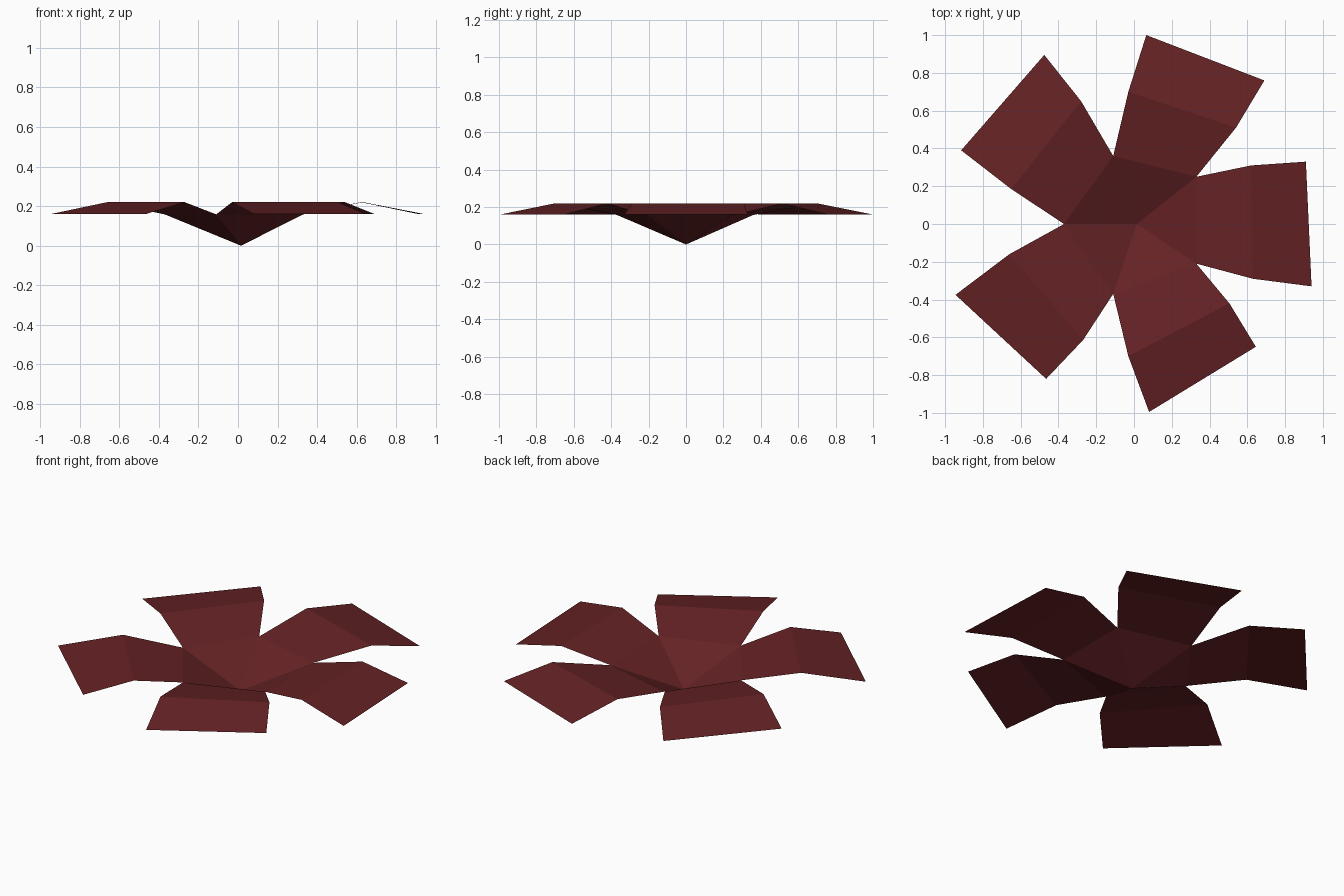
import bpy, bmesh

if "Cube" in bpy.data.objects:
    bpy.data.objects.remove(bpy.data.objects["Cube"])

# Hand-cut flower: shared notches between petals (counter-clockwise)
notches = [(0.33, -0.21), (0.33, 0.25), (-0.11, 0.36), (-0.37, 0.0), (-0.11, -0.37)]
# Per petal: outer bend (right, left) and tip (right, left)
petals = [
    ((0.63, -0.29), (0.62, 0.31), (0.94, -0.33), (0.91, 0.33)),
    ((0.54, 0.51), (-0.03, 0.70), (0.69, 0.76), (0.065, 1.0)),
    ((-0.28, 0.65), (-0.65, 0.185), (-0.475, 0.895), (-0.915, 0.39)),
    ((-0.66, -0.16), (-0.27, -0.615), (-0.945, -0.375), (-0.465, -0.82)),
    ((-0.03, -0.70), (0.505, -0.42), (0.08, -0.995), (0.645, -0.65)),
]
NOTCH_Z, BEND_Z, TIP_Z = 0.158, 0.22, 0.16

bm = bmesh.new()


def row(points, z):
    return [bm.verts.new((x, y, z)) for x, y in points]


# Cupped centre, then each petal rises to a bend and droops to its tip
centre = bm.verts.new((0.015, 0, 0))
ring = row(notches, NOTCH_Z)
for i, p in enumerate(petals):
    a, b = ring[i], ring[(i + 1) % 5]
    c, d = row(p[:2], BEND_Z)
    e, f = row(p[2:], TIP_Z)
    bm.faces.new((centre, a, b))
    bm.faces.new((a, c, d, b))
    bm.faces.new((c, e, f, d))

mesh = bpy.data.meshes.new("flower_petals")
bm.to_mesh(mesh)
bm.free()
red = bpy.data.materials.new("dark red")
red.diffuse_color = (0.13, 0.016, 0.018, 1)
red.use_nodes = True
red.node_tree.nodes["Principled BSDF"].inputs["Base Color"].default_value = red.diffuse_color
mesh.materials.append(red)
bpy.context.collection.objects.link(bpy.data.objects.new("flower_petals", mesh))
